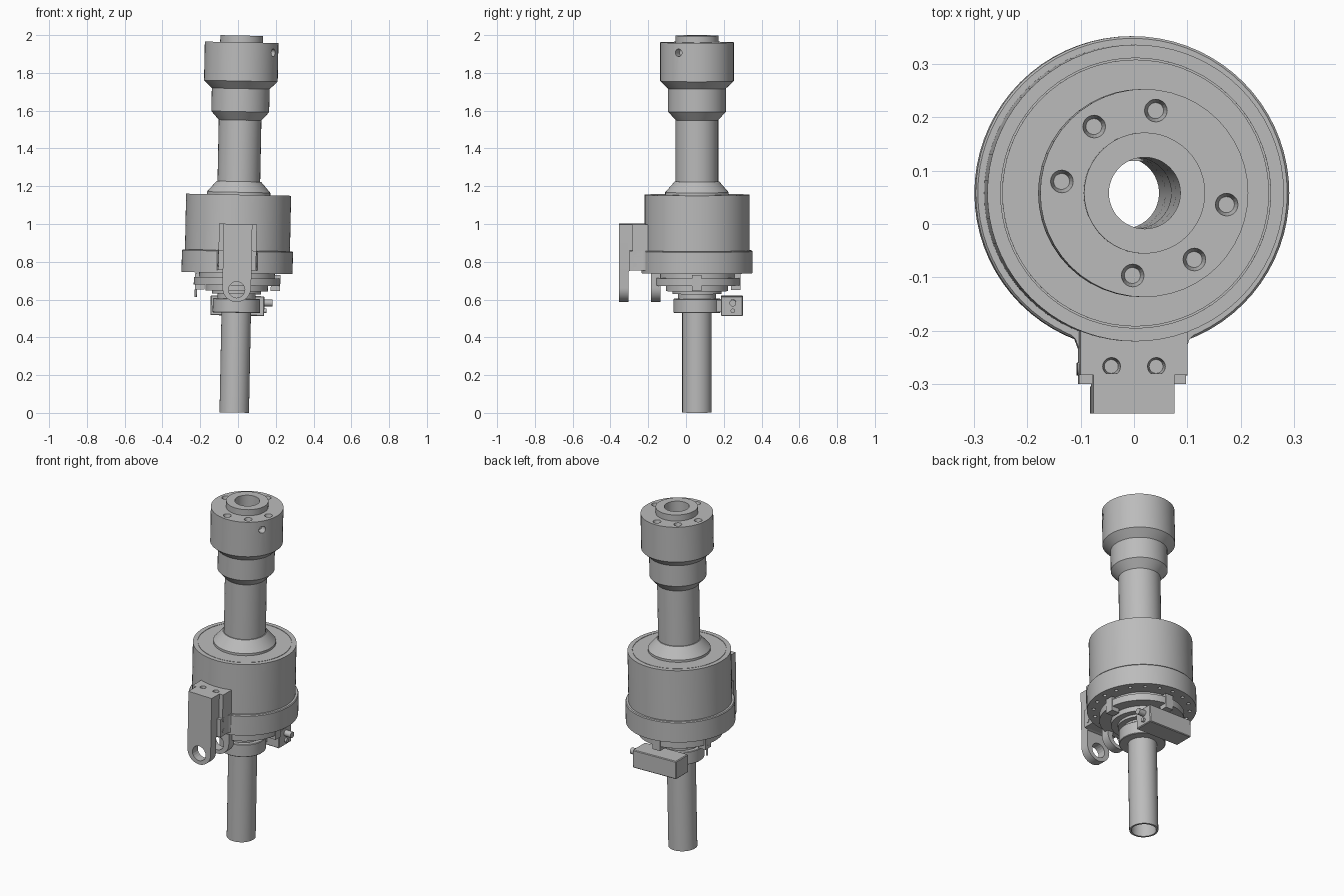
import bpy, bmesh, math
from mathutils import Matrix, Vector

if "Cube" in bpy.data.objects:
    bpy.data.objects.remove(bpy.data.objects["Cube"], do_unlink=True)

grey = bpy.data.materials.new("machined_grey")
grey.use_nodes = True
grey.diffuse_color = (0.5, 0.5, 0.5, 1)
grey.node_tree.nodes["Principled BSDF"].inputs["Base Color"].default_value = (0.5, 0.5, 0.5, 1)

# the whole assembly leans slightly towards +x
AXIS_Y = 0.058
LEAN = Matrix.Translation((0, AXIS_Y, 1)) @ Matrix.Rotation(0.02, 4, 'Y') @ Matrix.Translation((0, 0, -1))
BORE = 0.067


def finish(name, bm, cutter=False):
    bmesh.ops.transform(bm, matrix=LEAN, verts=bm.verts)
    bmesh.ops.recalc_face_normals(bm, faces=bm.faces)
    mesh = bpy.data.meshes.new(name)
    bm.to_mesh(mesh)
    bm.free()
    mesh.materials.append(grey)
    ob = bpy.data.objects.new(name, mesh)
    bpy.context.collection.objects.link(ob)
    if cutter:
        ob.hide_render = True
        ob.hide_viewport = True
        ob.display_type = 'WIRE'
    else:
        bpy.ops.object.select_all(action='DESELECT')
        ob.select_set(True)
        bpy.context.view_layer.objects.active = ob
        bpy.ops.object.shade_smooth_by_angle(angle=math.radians(30))
    return ob


def lathe(name, profile, steps=48, bore=BORE):
    # revolve an outer (r, z) profile, closed by a straight bore
    pts = [(bore, profile[0][1])] + profile + [(bore, profile[-1][1])]
    bm = bmesh.new()
    rings = []
    for r, z in pts:
        rings.append([bm.verts.new((r * math.cos(a), r * math.sin(a), z))
                      for a in (2 * math.pi * i / steps for i in range(steps))])
    for k, ring in enumerate(rings):
        nxt = rings[(k + 1) % len(rings)]
        for i in range(steps):
            j = (i + 1) % steps
            bm.faces.new((ring[i], ring[j], nxt[j], nxt[i]))
    return finish(name, bm)


def prism(name, outline, start, depth):
    # extrude a closed outline of 3D points
    bm = bmesh.new()
    face = bm.faces.new([bm.verts.new(Vector(p) + Vector(start)) for p in outline])
    new = bmesh.ops.extrude_face_region(bm, geom=[face])["geom"]
    bmesh.ops.translate(bm, vec=depth, verts=[v for v in new if isinstance(v, bmesh.types.BMVert)])
    return finish(name, bm)


def box(name, lo, hi, bevel=0):
    bm = bmesh.new()
    bmesh.ops.create_cube(bm, size=1)
    for v in bm.verts:
        v.co = [(lo[i] + hi[i]) / 2 + v.co[i] * (hi[i] - lo[i]) for i in range(3)]
    if bevel:
        bmesh.ops.bevel(bm, geom=bm.edges[:], offset=bevel, segments=1, affect='EDGES')
    return finish(name, bm)


def rods(name, items, cutter=True):
    # items: (centre, axis, base radius, tip radius, length)
    bm = bmesh.new()
    for centre, axis, r1, r2, length in items:
        turn = Vector((0, 0, 1)).rotation_difference(Vector(axis)).to_matrix().to_4x4()
        bmesh.ops.create_cone(bm, cap_ends=True, segments=20, radius1=r1, radius2=r2,
                              depth=length, matrix=Matrix.Translation(centre) @ turn)
    return finish(name, bm, cutter)


def cut(ob, cutter):
    mod = ob.modifiers.new("holes", 'BOOLEAN')
    mod.operation = 'DIFFERENCE'
    mod.object = cutter
    mod.solver = 'EXACT'


def around(radius, degrees, z):
    a = math.radians(degrees)
    return (radius * math.cos(a), radius * math.sin(a), z)


UP, DOWN, X, Y = (0, 0, 1), (0, 0, -1), (1, 0, 0), (0, 1, 0)

# central shaft from pipe to upper stem
lathe("lower_pipe", [(0.078, 0.0016), (0.078, 0.62)], 36)
lathe("upper_stem", [(0.113, 1.15), (0.113, 1.6)], 36)
lathe("stem_foot", [(0.168, 1.14), (0.168, 1.168), (0.118, 1.225)])

# head with bolt holes and side port
head = lathe("head", [(0.113, 1.55), (0.153, 1.595), (0.153, 1.717), (0.195, 1.757),
                      (0.195, 1.962), (0.1135, 1.962), (0.1135, 1.9977)])
bolts = []
for deg in (82, 127, 172, 262, 307, 352):
    bolts.append((around(0.156, deg, 1.95), UP, 0.015, 0.022, 0.03))
cut(head, rods("head_bolt_cutter", bolts))
cut(head, rods("side_port_cutter", [(around(0.19, -30, 1.91), around(1, -30, 0), 0.02, 0.02, 0.08)]))

# main body with a fine groove on its top face
lathe("main_body", [(0.278, 0.8), (0.278, 1.155), (0.253, 1.155), (0.253, 1.152),
                    (0.25, 1.152), (0.25, 1.155)], 72)
flange = lathe("body_flange", [(0.294, 0.74), (0.294, 0.855), (0.29, 0.86)], 72)
cut(flange, rods("flange_hole_cutter",
                 [(around(0.258, 18 * i, 0.74), UP, 0.01, 0.01, 0.05) for i in range(20)]))

# stepped discs and collar under the body
lathe("under_discs", [(0.1, 0.6), (0.1, 0.63), (0.13, 0.63), (0.13, 0.645), (0.165, 0.645),
                      (0.165, 0.675), (0.228, 0.675), (0.228, 0.715), (0.2, 0.715), (0.2, 0.745)], 64)
lathe("pipe_collar", [(0.122, 0.53), (0.125, 0.533), (0.125, 0.602), (0.122, 0.605)])

# small blocks and a pin hanging under the body
for i, deg in enumerate((0, 90, 163)):
    x, y, z = around(0.205, deg, 0.69)
    box(f"under_block_{i}", (x - 0.025, y - 0.025, 0.65), (x + 0.025, y + 0.025, 0.735))
rods("hanging_pin", [((-0.216, 0.065, 0.64), UP, 0.006, 0.006, 0.06)], False)

# connector box at the back with two side plugs
connector = box("connector_box", (-0.137, 0.127, 0.515), (0.148, 0.243, 0.62), 0.004)
rods("connector_plugs", [((0.165, 0.19, 0.585), X, 0.018, 0.018, 0.05),
                         ((0.15, 0.19, 0.543), X, 0.012, 0.012, 0.02)], False)
box("connector_mount", (-0.07, 0.06, 0.535), (0.07, 0.14, 0.6))

# front bracket: upright block blended into the flange
FRONT = -0.3 - AXIS_Y
half = [(0.1, -0.3), (0.1, -0.235), (0.107, -0.216), (0.122, -0.201), (0.16, -0.17)]
neck = [(x, y - AXIS_Y, 0) for x, y in half] + [(-x, y - AXIS_Y, 0) for x, y in reversed(half)]
prism("bracket_neck", neck, (0, 0, 0.755), (0, 0, 0.105))
block = box("bracket_block", (-0.1, -0.283 - AXIS_Y, 0.76), (0.1, -0.2 - AXIS_Y, 1.0))
screws = [((s * 0.042, -0.267 - AXIS_Y, 0.99), UP, 0.013, 0.018, 0.04) for s in (-1, 1)]
cut(block, rods("bracket_screw_cutter", screws))
rods("bracket_dowels", [((0, -0.272 - AXIS_Y, z), X, 0.012, 0.012, 0.206) for z in (0.785, 0.85)], False)


def lug(name, y_front, y_back, top):
    # upright plate with a round lower end and an eye hole
    centre, r, n = 0.663, 0.076, 20
    outline = [(-r * math.cos(math.pi * i / n), 0, centre - r * math.sin(math.pi * i / n))
               for i in range(n + 1)] + [(r, 0, top), (-r, 0, top)]
    plate = prism(name, outline, (0, y_front - AXIS_Y, 0), (0, y_back - y_front, 0))
    mid = (0, (y_front + y_back) / 2 - AXIS_Y, 0.652)
    cut(plate, rods(name + "_eye_cutter", [(mid, Y, 0.043, 0.043, 0.2)]))


# clevis lugs and the web joining the front one to the block
lug("front_lug", -0.355, -0.305, 1.0)
lug("rear_lug", -0.185, -0.135, 0.745)
web = [(0, FRONT - 0.006, 0.75), (0, FRONT + 0.02, 0.76), (0, FRONT + 0.02, 1.0), (0, FRONT - 0.006, 1.0)]
prism("bracket_web", web, (-0.076, 0, 0), (0.152, 0, 0))
